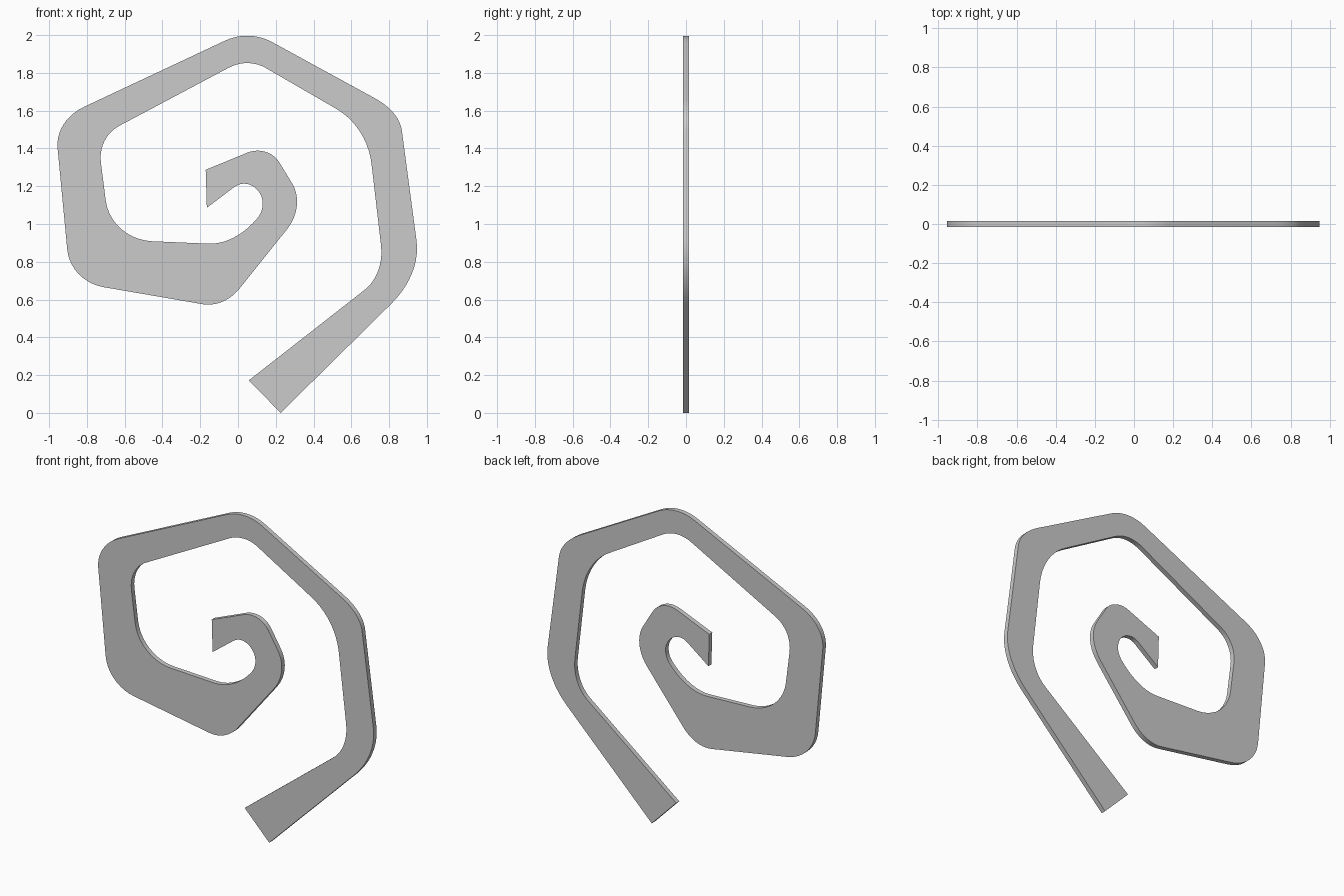
import bpy, bmesh, math
from mathutils import Vector

if "Cube" in bpy.data.objects:
    bpy.data.objects.remove(bpy.data.objects["Cube"])

DEPTH = 0.03
STEPS = 10

# Spiral outline corners: x, z, rounding length before and after the corner
CORNERS = [
    # outer edge, from the inner tip to the tail
    (-0.171, 1.287, 0, 0),
    (0.160, 1.423, 0.12, 0.115),
    (0.359, 1.096, 0.14, 0.16),
    (-0.074, 0.556, 0.13, 0.115),
    (-0.888, 0.696, 0.18, 0.17),
    (-0.969, 1.548, 0.145, 0.17),
    (0.058, 2.030, 0.14, 0.14),
    (0.854, 1.595, 0.145, 0.10),
    (0.969, 0.733, 0.18, 0.22),
    (0.226, 0.0, 0, 0),
    # inner edge, from the tail back to the tip
    (0.057, 0.172, 0, 0),
    (0.775, 0.733, 0.135, 0.155),
    (0.684, 1.515, 0.20, 0.19),
    (0.052, 1.881, 0.11, 0.115),
    (-0.743, 1.459, 0.13, 0.135),
    (-0.674, 0.918, 0.21, 0.22),
    (-0.017, 0.890, 0.14, 0.18),
    (0.167, 1.107, 0.10, 0.095),
    (0.046, 1.245, 0.085, 0.08),
    (-0.165, 1.086, 0, 0),
]


def rounded_outline(corners):
    """Replace each corner by an arc-like Bezier between its tangent points."""
    pts = []
    n = len(corners)
    for i, (x, z, before, after) in enumerate(corners):
        c = Vector((x, z))
        if before == 0:
            pts.append(c)
            continue
        d_in = (Vector(corners[i - 1][:2]) - c).normalized()
        d_out = (Vector(corners[(i + 1) % n][:2]) - c).normalized()
        a, b = c + d_in * before, c + d_out * after
        turn = math.pi - d_in.angle(d_out)
        k = 4 / 3 * math.tan(turn / 4) / math.tan(turn / 2)
        h1, h2 = a.lerp(c, k), b.lerp(c, k)
        for s in range(STEPS + 1):
            t = s / STEPS
            u = 1 - t
            pts.append(a * u**3 + h1 * (3 * u * u * t) + h2 * (3 * u * t * t) + b * t**3)
    return pts


# Flat plate: fill the outline and extrude it through the thickness
bm = bmesh.new()
face = bm.faces.new([bm.verts.new((p.x, -DEPTH / 2, p.y)) for p in rounded_outline(CORNERS)])
ext = bmesh.ops.extrude_face_region(bm, geom=[face], use_keep_orig=True)
new_verts = [g for g in ext["geom"] if isinstance(g, bmesh.types.BMVert)]
bmesh.ops.translate(bm, verts=new_verts, vec=(0, DEPTH, 0))
bmesh.ops.recalc_face_normals(bm, faces=bm.faces[:])
bmesh.ops.triangulate(bm, faces=[f for f in bm.faces if len(f.verts) > 4])
mesh = bpy.data.meshes.new("spiral_plate")
bm.to_mesh(mesh)
bm.free()

plate = bpy.data.objects.new("spiral_plate", mesh)
bpy.context.collection.objects.link(plate)
bpy.context.view_layer.objects.active = plate
plate.select_set(True)
bpy.ops.object.shade_smooth_by_angle(angle=math.radians(30))
